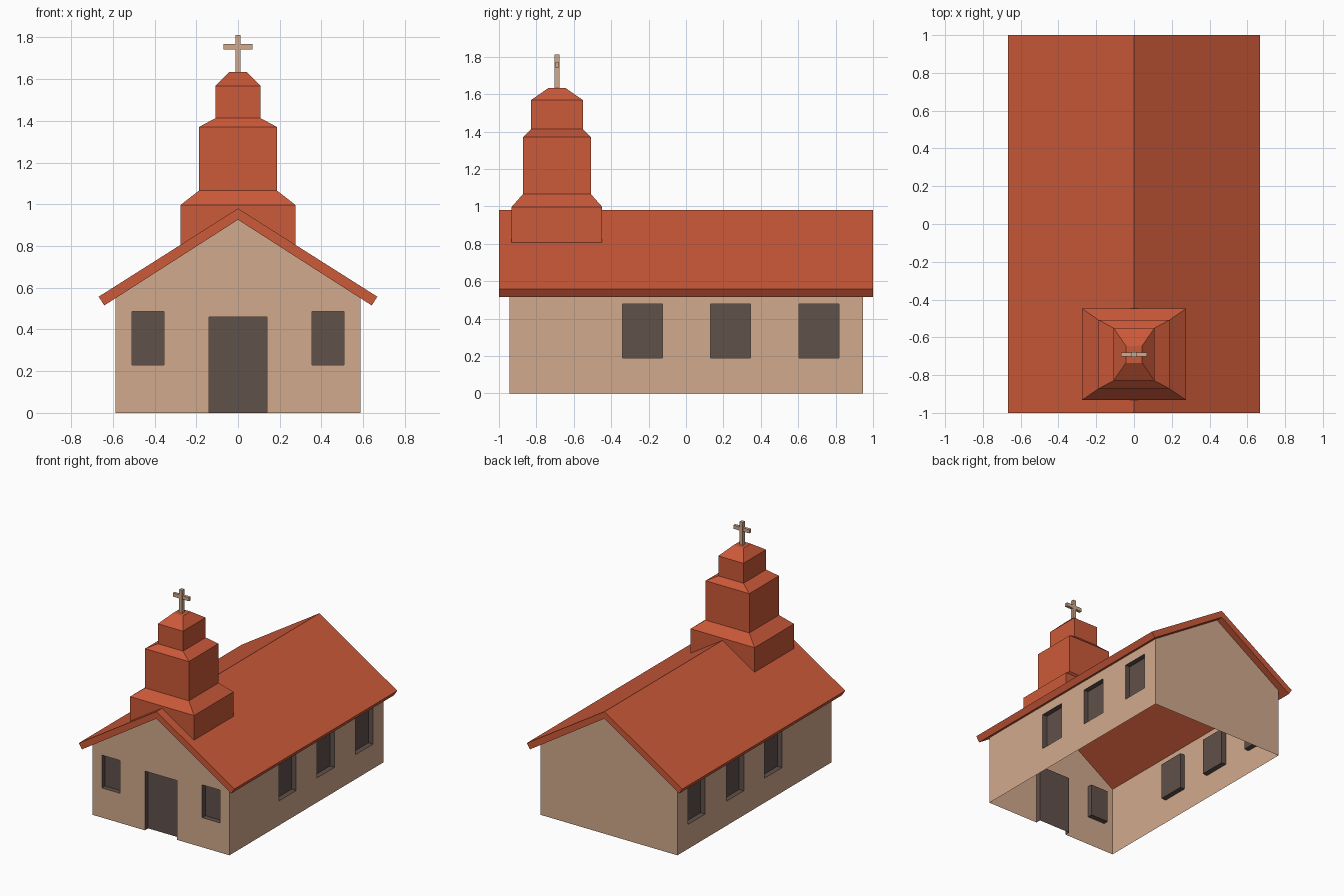
import bpy, bmesh

if "Cube" in bpy.data.objects:
    bpy.data.objects.remove(bpy.data.objects["Cube"])


def material(name, rgb):
    m = bpy.data.materials.new(name)
    m.diffuse_color = (*rgb, 1)
    m.use_nodes = True
    m.node_tree.nodes["Principled BSDF"].inputs["Base Color"].default_value = m.diffuse_color
    return m


PLASTER = material("beige plaster", (0.64, 0.40, 0.265))
TILE = material("red tile", (0.60, 0.10, 0.041))
DARK = material("dark brown opening", (0.118, 0.082, 0.07))


def finish(name, bm, *mats):
    bmesh.ops.recalc_face_normals(bm, faces=bm.faces)
    me = bpy.data.meshes.new(name)
    bm.to_mesh(me)
    bm.free()
    ob = bpy.data.objects.new(name, me)
    for m in mats:
        me.materials.append(m)
    bpy.context.collection.objects.link(ob)
    return ob


def add_rings(bm, rings):
    """Bridge equal-length rings of points and cap both ends."""
    vs = [[bm.verts.new(p) for p in r] for r in rings]
    n = len(vs[0])
    for a, b in zip(vs, vs[1:]):
        for i in range(n):
            j = (i + 1) % n
            bm.faces.new((a[i], a[j], b[j], b[i]))
    bm.faces.new(vs[0][::-1])
    bm.faces.new(vs[-1])


def add_prism(bm, profile, y0, y1):
    add_rings(bm, [[(x, y, z) for x, z in profile] for y in (y0, y1)])


def add_box(bm, x0, x1, y0, y1, z0, z1):
    add_prism(bm, [(x0, z0), (x1, z0), (x1, z1), (x0, z1)], y0, y1)


# Walls: gabled prism, later opened at floor and roof
WX, WY, DEPTH = 0.588, 0.945, 0.04
bm = bmesh.new()
add_prism(bm, [(-WX, 0), (WX, 0), (WX, 0.549), (0, 0.926), (-WX, 0.549)], -WY, WY)
walls = finish("walls", bm, PLASTER, DARK)

# Cutters for door and windows
bm = bmesh.new()
add_box(bm, -0.139, 0.139, -1.05, -WY + DEPTH, -0.1, 0.46)
for s in (-1, 1):
    xs = sorted((s * 0.354, s * 0.508))
    add_box(bm, *xs, -1.05, -WY + DEPTH, 0.23, 0.485)
    xs = sorted((s * (WX - DEPTH), s * 0.7))
    for y in (-0.232, 0.238, 0.711):
        add_box(bm, *xs, y - 0.107, y + 0.107, 0.19, 0.477)
cutter = finish("opening_cutter", bm)
cutter.hide_render = True

mod = walls.modifiers.new("openings", 'BOOLEAN')
mod.operation = 'DIFFERENCE'
mod.solver = 'EXACT'
mod.object = cutter
bpy.context.view_layer.update()
cut = bpy.data.meshes.new_from_object(
    walls.evaluated_get(bpy.context.evaluated_depsgraph_get()))
walls.modifiers.clear()
bpy.data.objects.remove(cutter)

# Recess faces are dark; floor and roof faces are removed
bm = bmesh.new()
bm.from_mesh(cut)
bm.normal_update()
remove = []
for f in bm.faces:
    c = f.calc_center_median()
    sloped = 0.2 < f.normal.z < 0.95
    if sloped or (abs(f.normal.z) > 0.95 and c.z < 0.01):
        remove.append(f)
    f.material_index = int(abs(c.x) < WX - 0.005 and abs(c.y) < WY - 0.005)
bmesh.ops.delete(bm, geom=remove, context='FACES')
cut.materials.clear()
bm.to_mesh(cut)
bm.free()
cut.materials.append(PLASTER)
cut.materials.append(DARK)
walls.data = cut

# Roof: folded slab
bm = bmesh.new()
add_prism(bm, [(0, 0.98), (0.668, 0.557), (0.641, 0.515), (0, 0.926),
               (-0.641, 0.515), (-0.668, 0.557)], -1, 1)
finish("roof", bm, TILE)

# Tower base: straddles the ridge
TY = -0.69
bm = bmesh.new()
add_prism(bm, [(-0.275, 0.797), (0, 0.97), (0.275, 0.797), (0.275, 0.997),
               (-0.275, 0.997)], TY - 0.242, TY + 0.242)
finish("tower_base", bm, TILE)

# Tower tiers: stacked rectangles (z, half width, half depth)
tiers = [(0.997, 0.275, 0.242), (1.065, 0.188, 0.182), (1.37, 0.188, 0.182),
         (1.413, 0.108, 0.139), (1.568, 0.108, 0.139), (1.633, 0.043, 0.045)]
bm = bmesh.new()
add_rings(bm, [[(sx * hx, TY + sy * hy, z) for sx, sy in
                ((-1, -1), (1, -1), (1, 1), (-1, 1))] for z, hx, hy in tiers])
finish("tower_tiers", bm, TILE)

# Cross
bm = bmesh.new()
add_box(bm, -0.013, 0.013, TY - 0.013, TY + 0.013, 1.63, 1.812)
add_box(bm, -0.069, 0.069, TY - 0.011, TY + 0.011, 1.741, 1.769)
finish("cross", bm, PLASTER)
